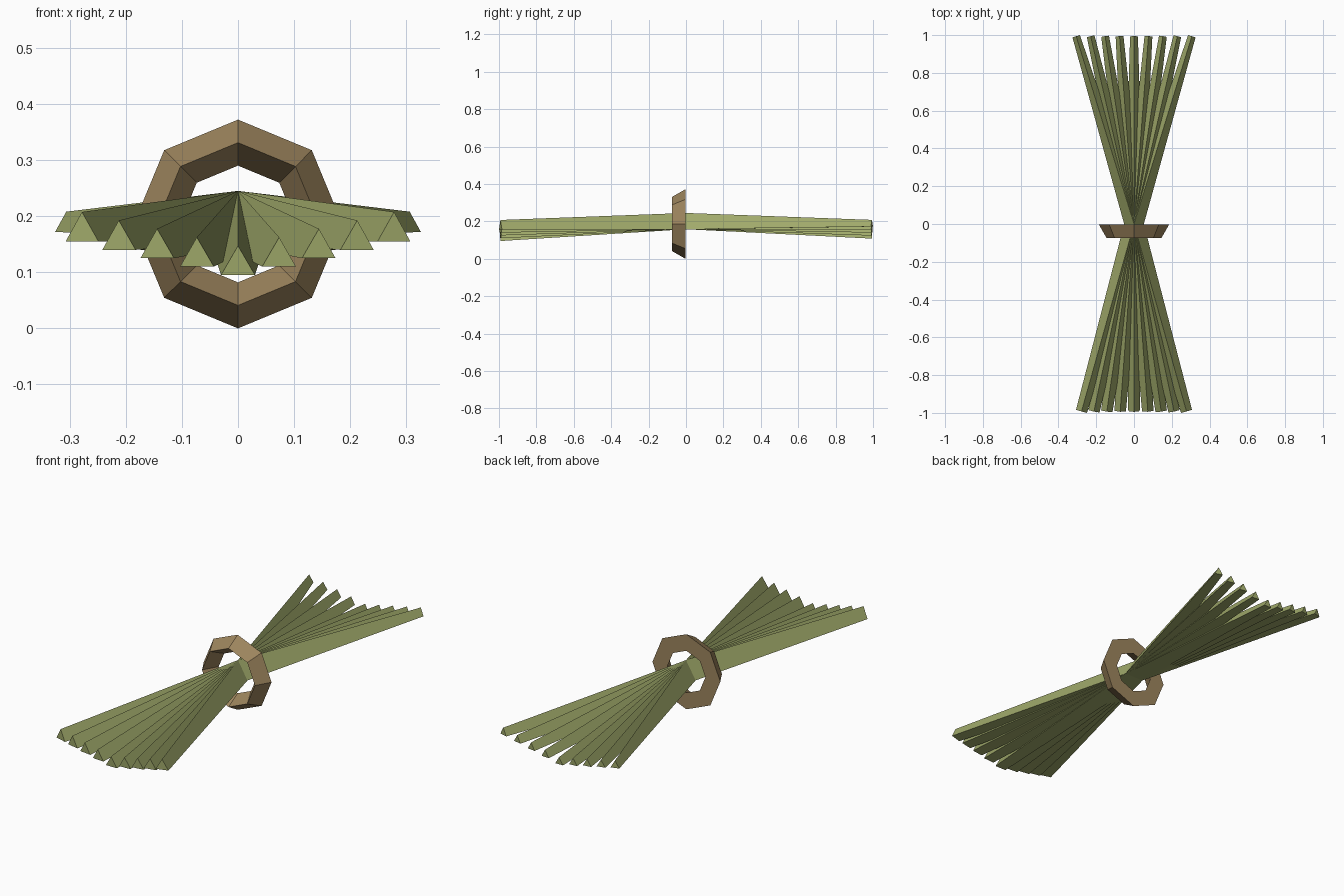
import bpy, math
from mathutils import Vector

if "Cube" in bpy.data.objects:
    bpy.data.objects.remove(bpy.data.objects["Cube"])


def material(name, color):
    m = bpy.data.materials.new(name)
    m.diffuse_color = (*color, 1)
    m.use_nodes = True
    m.node_tree.nodes["Principled BSDF"].inputs["Base Color"].default_value = m.diffuse_color
    return m


GREEN = material("reed green", (0.35, 0.40, 0.145))
BROWN = material("tie brown", (0.34, 0.235, 0.112))
CENTRE = Vector((0, 0, 0.187))


def make(name, verts, faces, mat):
    me = bpy.data.meshes.new(name)
    me.from_pydata(verts, [], faces)
    me.materials.append(mat)
    me.update()
    ob = bpy.data.objects.new(name, me)
    bpy.context.collection.objects.link(ob)
    return ob


def reed(name, end, r_start, r_end):
    """Tapered three-sided stalk from the bundle centre, ridge up."""
    axis = (end - CENTRE).normalized()
    side = axis.cross(Vector((0, 0, 1))).normalized()
    up = side.cross(axis)
    verts = []
    for p, r in ((CENTRE, r_start), (end, r_end)):
        for i in range(3):
            a = math.radians(90 + 120 * i)
            verts.append(p + (side * math.cos(a) + up * math.sin(a)) * r)
    faces = [(i, i + 3, (i + 1) % 3 + 3, (i + 1) % 3) for i in range(3)]
    faces += [(0, 1, 2), (5, 4, 3)]
    make(name, verts, faces, GREEN)


# Two fans of nine stalks, front ends thicker than back ends
for k in range(-4, 5):
    n = abs(k)
    x = math.copysign(0.0745 * n - 0.00125 * n * n, k)
    reed(f"front_reed_{k + 5}", Vector((x, -0.992, 0.1125 + 0.015 * n)), 0.058, 0.035)
    reed(f"back_reed_{k + 5}", Vector((0.0765 * k, 0.994, 0.120 + 0.016 * n)), 0.058, 0.024)

# Eight-sided tie ring with a triangular section, flat at the back
section = [(0.186, -0.003), (0.145, -0.074), (0.104, -0.003)]
verts, faces = [], []
for i in range(8):
    a = math.tau * i / 8
    verts += [(r * math.sin(a), y, 0.186 + r * math.cos(a)) for r, y in section]
    for j in range(3):
        k, n = (j + 1) % 3, (i + 1) % 8
        faces.append((3 * i + j, 3 * i + k, 3 * n + k, 3 * n + j))
make("tie_ring", verts, faces, BROWN)

# Consistent outward normals
import bmesh
for ob in bpy.context.collection.objects:
    bm = bmesh.new()
    bm.from_mesh(ob.data)
    bmesh.ops.recalc_face_normals(bm, faces=bm.faces)
    bm.to_mesh(ob.data)
    bm.free()
